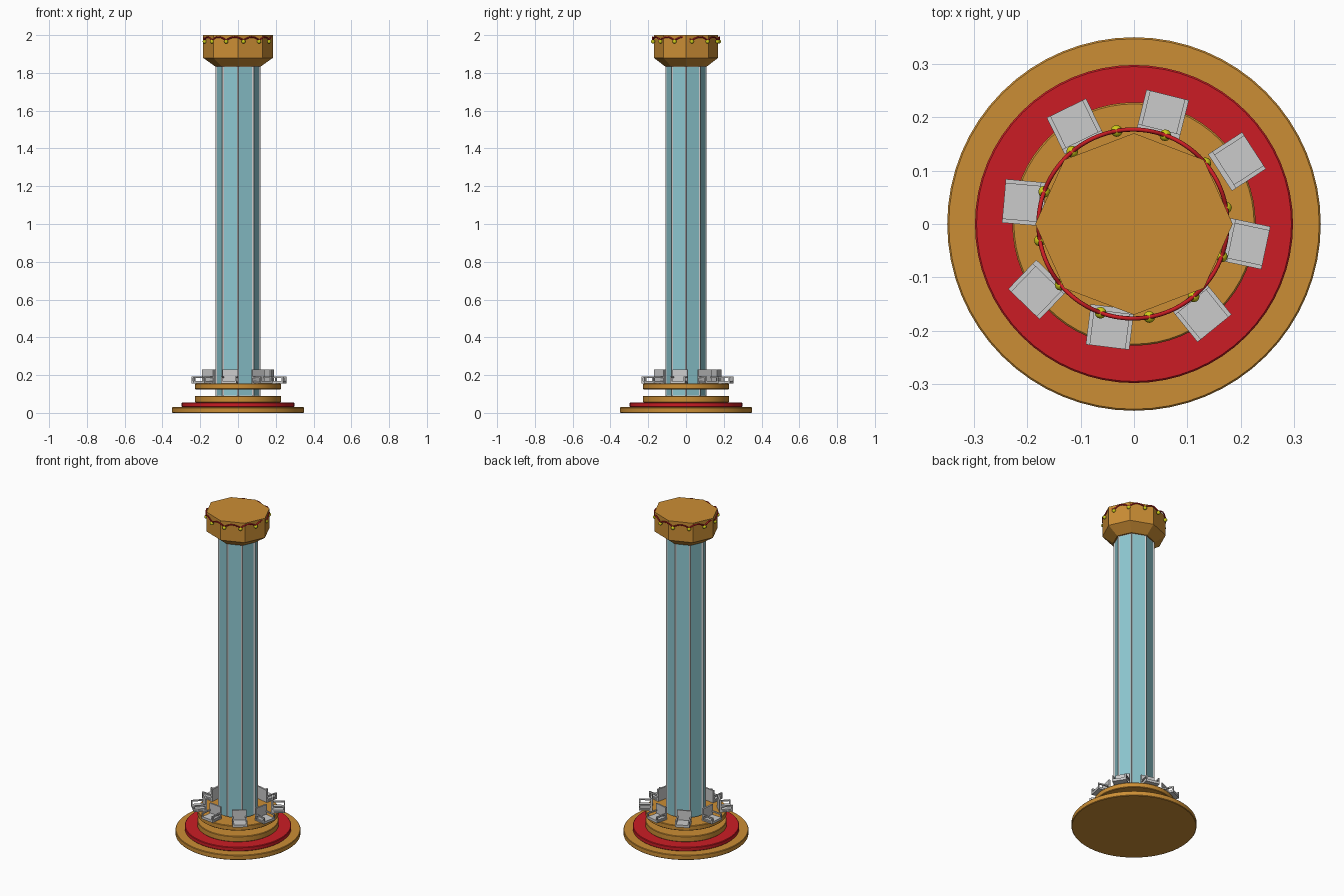
import bpy, bmesh
from math import sin, cos, pi, radians
from mathutils import Matrix

if "Cube" in bpy.data.objects:
    bpy.data.objects.remove(bpy.data.objects["Cube"])


def material(name, rgb):
    m = bpy.data.materials.new(name)
    m.diffuse_color = (*rgb, 1)
    m.use_nodes = True
    m.node_tree.nodes["Principled BSDF"].inputs["Base Color"].default_value = m.diffuse_color
    return m


orange = material("orange", (0.60, 0.27, 0.035))
red = material("red", (0.60, 0.012, 0.018))
teal = material("teal", (0.27, 0.58, 0.64))
yellow = material("yellow", (0.62, 0.60, 0.01))


def make(name, bm, *mats):
    bmesh.ops.recalc_face_normals(bm, faces=bm.faces)
    me = bpy.data.meshes.new(name)
    bm.to_mesh(me)
    bm.free()
    for m in mats:
        me.materials.append(m)
    ob = bpy.data.objects.new(name, me)
    bpy.context.collection.objects.link(ob)
    return ob


def smooth(ob):
    bpy.ops.object.select_all(action='DESELECT')
    bpy.context.view_layer.objects.active = ob
    ob.select_set(True)
    bpy.ops.object.shade_smooth_by_angle(angle=radians(30))


def lathe(bm, profile, n, closed=False, sy=1.0):
    """Sweep an (r, z) profile about z; open profiles get end caps."""
    rings = [[bm.verts.new((r * cos(2*pi*i/n), sy * r * sin(2*pi*i/n), z))
              for i in range(n)] for r, z in profile]
    pairs = list(zip(rings, rings[1:])) + ([(rings[-1], rings[0])] if closed else [])
    sides = [bm.faces.new((a[i], a[(i+1) % n], b[(i+1) % n], b[i]))
             for a, b in pairs for i in range(n)]
    if not closed:
        bm.faces.new(rings[0])
        bm.faces.new(rings[-1])
    return sides


def disc(name, r, z0, z1, mat, inner=None, e=0.003):
    bm = bmesh.new()
    profile = [(r - e, z0), (r, z0 + e), (r, z1 - e), (r - e, z1)]
    if inner:
        profile = [(inner, z0)] + profile + [(inner, z1)]
    lathe(bm, profile, 64, closed=bool(inner))
    smooth(make(name, bm, mat))


# Stepped round base and sliding carriage ring
disc("base_lower", 0.35, 0.0, 0.03, orange)
disc("base_middle", 0.298, 0.03, 0.055, red)
disc("base_upper", 0.228, 0.055, 0.09, orange)
disc("carriage_ring", 0.228, 0.125, 0.155, orange, inner=0.118)

# Eight-sided tower: grey frame with recessed teal panels
bm = bmesh.new()
panels = lathe(bm, [(0.118, 0.085), (0.118, 1.84)], 8, sy=0.93)
bmesh.ops.recalc_face_normals(bm, faces=bm.faces)
bmesh.ops.inset_individual(bm, faces=panels, thickness=0.011, depth=-0.005)
for f in panels:
    f.material_index = 1
make("tower", bm, None, teal)

# Flared cap
bm = bmesh.new()
lathe(bm, [(0.122, 1.835), (0.185, 1.88), (0.185, 2.0)], 8, sy=0.92)
make("cap", bm, orange)

# Garland hanging in twelve swags, lowest at each bulb
BULBS, R, PHASE = 12, 0.177, radians(10)
cu = bpy.data.curves.new("garland", 'CURVE')
cu.dimensions = '3D'
cu.bevel_depth = 0.004
cu.bevel_resolution = 2
sp = cu.splines.new('POLY')
N = BULBS * 10
sp.points.add(N - 1)
for i, p in enumerate(sp.points):
    a = PHASE + 2 * pi * i / N
    z = 1.973 + 0.017 * abs(sin((a - PHASE) * BULBS / 2))
    p.co = (R * cos(a) - 0.002, R * sin(a), z, 1)
sp.use_cyclic_u = True
cu.materials.append(red)
bpy.context.collection.objects.link(bpy.data.objects.new("garland", cu))

# Bulbs
bm = bmesh.new()
for i in range(BULBS):
    a = PHASE + 2 * pi * i / BULBS
    bmesh.ops.create_uvsphere(bm, u_segments=12, v_segments=8, radius=0.011,
        matrix=Matrix.Translation((R * cos(a) - 0.002, R * sin(a), 1.966)))
smooth(make("bulbs", bm, yellow))


def box(bm, x, y, z):
    """Box from (min, max) ranges."""
    c = [sum(v) / 2 for v in (x, y, z)]
    s = [v[1] - v[0] for v in (x, y, z)]
    bmesh.ops.create_cube(bm, size=1, matrix=Matrix.Translation(c) @ Matrix.Diagonal((*s, 1)))


# Seat: local +x faces outward
bm = bmesh.new()
box(bm, (-0.036, 0.038), (-0.036, 0.036), (0.155, 0.170))     # cushion
box(bm, (-0.038, -0.028), (-0.041, 0.041), (0.155, 0.230))    # backrest
for s in (-1, 1):
    y = sorted((s * 0.033, s * 0.041))
    box(bm, (-0.034, 0.038), y, (0.185, 0.193))               # arm
    box(bm, (0.030, 0.038), y, (0.155, 0.187))                # front post
    box(bm, (-0.034, 0.038), y, (0.155, 0.162))               # lower rail
seat = make("seat_1", bm)

# Eight seats around the carriage: x, y, facing angle
PLACES = [(0.054, 0.205, 76), (0.193, 0.117, 33), (0.210, -0.037, -12),
          (0.127, -0.166, -51), (-0.045, -0.193, -97), (-0.180, -0.123, -134),
          (-0.206, 0.040, 175), (-0.110, 0.183, 116)]
for i, (x, y, a) in enumerate(PLACES):
    ob = seat if i == 0 else bpy.data.objects.new(f"seat_{i+1}", seat.data)
    if i:
        bpy.context.collection.objects.link(ob)
    ob.location = (x, y, 0)
    ob.rotation_euler.z = radians(a)
